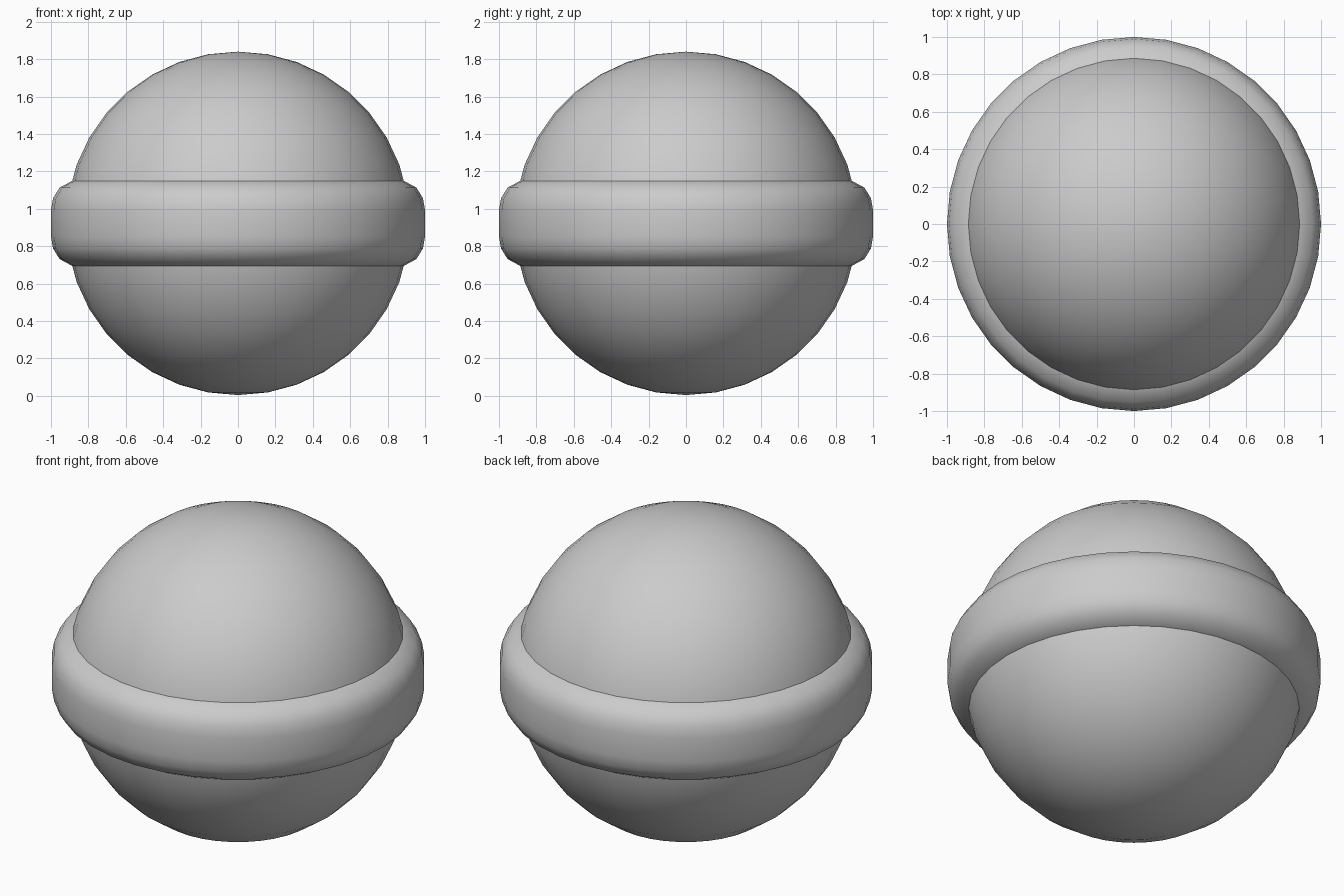
import bpy, bmesh
from math import tau

if "Cube" in bpy.data.objects:
    bpy.data.objects.remove(bpy.data.objects["Cube"])

SEGMENTS = 36
MID = 0.922      # height of the equator
RADIUS = 0.918


def lathe(name, profile, z):
    """Spin a closed (radius, height) profile around the z axis."""
    bm = bmesh.new()
    verts = [bm.verts.new((r, 0, h)) for r, h in profile]
    edges = [bm.edges.new((verts[i - 1], v)) for i, v in enumerate(verts)]
    bmesh.ops.spin(bm, geom=verts + edges, axis=(0, 0, 1), cent=(0, 0, 0),
                   angle=tau, steps=SEGMENTS, use_duplicate=False)
    bmesh.ops.remove_doubles(bm, verts=bm.verts, dist=1e-4)
    bmesh.ops.recalc_face_normals(bm, faces=bm.faces)
    mesh = bpy.data.meshes.new(name)
    bm.to_mesh(mesh)
    bm.free()
    mesh.shade_smooth()
    obj = bpy.data.objects.new(name, mesh)
    obj.location.z = z
    bpy.context.collection.objects.link(obj)
    return obj


# Round body
bpy.ops.mesh.primitive_uv_sphere_add(segments=SEGMENTS, ring_count=18,
                                     radius=RADIUS, location=(0, 0, MID))
body = bpy.context.object
body.name = "ball_body"
bpy.ops.object.shade_smooth()

# Rounded equatorial band, upper half mirrored to the lower half
upper = [(0.83, 0.243), (0.885, 0.228), (0.954, 0.191), (0.989, 0.134), (1.0, 0.07)]
lower = [(r, -h) for r, h in reversed(upper)]
lathe("equator_band", upper + lower, MID)
